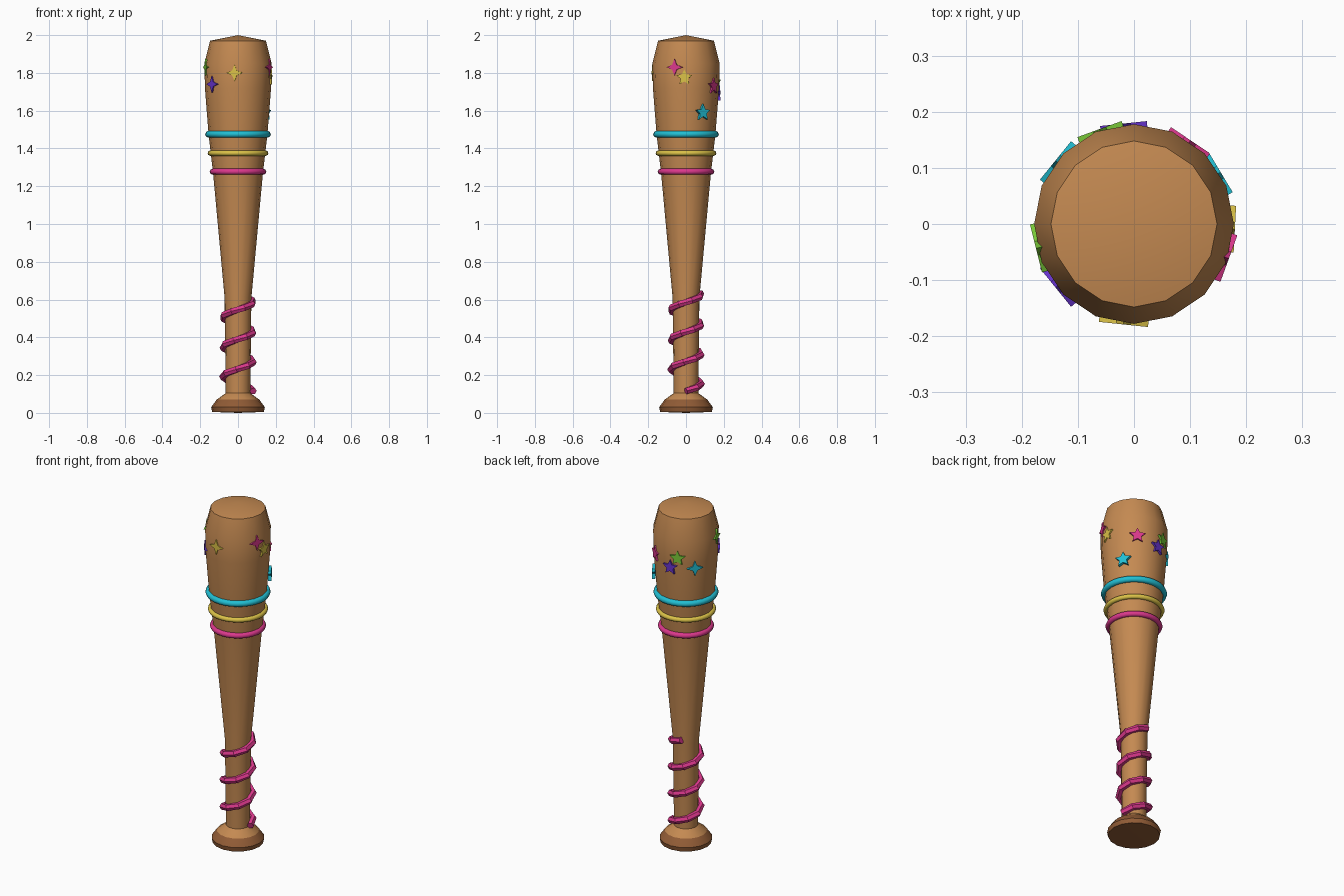
import bpy, bmesh, math
from mathutils import Vector

if "Cube" in bpy.data.objects:
    bpy.data.objects.remove(bpy.data.objects["Cube"])


def material(name, rgb):
    m = bpy.data.materials.new(name)
    lin = [c / 12.92 if c <= 0.04045 else ((c + 0.055) / 1.055) ** 2.4 for c in rgb]
    m.diffuse_color = (*lin, 1)
    m.use_nodes = True
    m.node_tree.nodes["Principled BSDF"].inputs["Base Color"].default_value = m.diffuse_color
    return m


WOOD = material("wood", (0.77, 0.54, 0.32))
DARK = material("dark wood", (0.57, 0.36, 0.21))
PINK = material("pink", (0.86, 0.22, 0.55))
CYAN = material("cyan", (0.13, 0.75, 0.83))
YELLOW = material("yellow", (0.86, 0.76, 0.28))
PURPLE = material("purple", (0.40, 0.20, 0.80))
GREEN = material("green", (0.47, 0.78, 0.22))


def finish(name, bm, mats, smooth=None):
    bmesh.ops.recalc_face_normals(bm, faces=bm.faces[:])
    me = bpy.data.meshes.new(name)
    bm.to_mesh(me)
    bm.free()
    for m in mats:
        me.materials.append(m)
    ob = bpy.data.objects.new(name, me)
    bpy.context.collection.objects.link(ob)
    if smooth:
        bpy.ops.object.select_all(action='DESELECT')
        ob.select_set(True)
        bpy.context.view_layer.objects.active = ob
        bpy.ops.object.shade_smooth_by_angle(angle=math.radians(smooth))
    return ob


def loft(bm, loops, closed=False):
    """Join equal-length vertex loops with quads."""
    pairs = list(zip(loops, loops[1:])) + ([(loops[-1], loops[0])] if closed else [])
    for a, b in pairs:
        for i in range(len(a)):
            j = (i + 1) % len(a)
            bm.faces.new((a[i], a[j], b[j], b[i]))


# Bat body: 16-sided turned profile (radius, height), dark knob below z = 0.07
PROFILE = [(0.137, 0.005), (0.142, 0.03), (0.113, 0.07), (0.065, 0.105), (0.071, 0.61),
           (0.132, 1.27), (0.156, 1.475), (0.175, 1.72), (0.178, 1.85), (0.148, 1.97)]
N = 16
bm = bmesh.new()
loops = [[bm.verts.new((r * math.cos(math.tau * i / N), r * math.sin(math.tau * i / N), z))
          for i in range(N)] for r, z in PROFILE]
loft(bm, loops)
for loop, z in ((loops[0], 0.0), (loops[-1], 2.0)):
    tip = bm.verts.new((0, 0, z))
    for i in range(N):
        bm.faces.new((loop[i], loop[(i + 1) % N], tip))
for f in bm.faces:
    f.material_index = 1 if f.calc_center_median().z < 0.06 else 0
finish("bat_body", bm, [WOOD, DARK], 25)


# Painted rings around the barrel
def ring(name, z, radius, tube, mat, n=32, sides=8):
    bm = bmesh.new()
    loops = []
    for i in range(n):
        a = math.tau * i / n
        loop = []
        for k in range(sides):
            t = math.tau * k / sides
            r = radius + tube * math.cos(t)
            loop.append(bm.verts.new((r * math.cos(a), r * math.sin(a), z + tube * math.sin(t))))
        loops.append(loop)
    loft(bm, loops, closed=True)
    finish(name, bm, [mat], 50)


ring("upper_ring", 1.475, 0.156, 0.018, CYAN)
ring("middle_ring", 1.375, 0.147, 0.014, YELLOW)
ring("lower_ring", 1.277, 0.134, 0.016, PINK)

# Grip cord: coarse helix tube around the handle
SEG, TURNS, PITCH, SIDES = 27, 3.3, 0.157, 6
path = []
for i in range(SEG + 1):
    u = TURNS * i / SEG
    a = math.tau * u
    path.append(Vector((0.081 * math.cos(a), 0.081 * math.sin(a), 0.115 + PITCH * u)))
bm = bmesh.new()
loops = []
for i, p in enumerate(path):
    tangent = (path[min(i + 1, SEG)] - path[max(i - 1, 0)]).normalized()
    out = Vector((p.x, p.y, 0)).normalized()
    out = (out - tangent * out.dot(tangent)).normalized()
    up = tangent.cross(out)
    loops.append([bm.verts.new(p + 0.019 * (out * math.cos(math.tau * k / SIDES)
                                            + up * math.sin(math.tau * k / SIDES)))
                  for k in range(SIDES)])
loft(bm, loops)
bm.faces.new(loops[0])
bm.faces.new(loops[-1])
finish("grip_cord", bm, [PINK])


# Star plates set into the barrel
def star(name, angle, z, points, mat):
    a = math.radians(angle)
    out = Vector((math.cos(a), math.sin(a), 0))
    side = Vector((-math.sin(a), math.cos(a), 0))
    bm = bmesh.new()
    loops = []
    for d in (0.163, 0.180):
        loop = []
        for k in range(points * 2):
            r = 0.044 if k % 2 == 0 else (0.021 if points == 5 else 0.018)
            t = math.pi * k / points
            loop.append(bm.verts.new(out * d + side * r * math.sin(t)
                                     + Vector((0, 0, z + r * math.cos(t)))))
        loops.append(loop)
    loft(bm, loops)
    bm.faces.new(loops[0])
    bm.faces.new(loops[1])
    finish(name, bm, [mat])


STARS = [(264, 1.80, 4, YELLOW), (219, 1.74, 4, PURPLE), (194, 1.83, 4, GREEN),
         (141, 1.69, 4, CYAN), (110, 1.75, 5, GREEN), (96, 1.69, 5, PURPLE),
         (56, 1.73, 5, PINK), (31, 1.59, 5, CYAN), (357, 1.775, 5, YELLOW),
         (340, 1.83, 4, PINK)]
for i, (angle, z, points, mat) in enumerate(STARS):
    star(f"star_{i + 1}", angle, z, points, mat)
